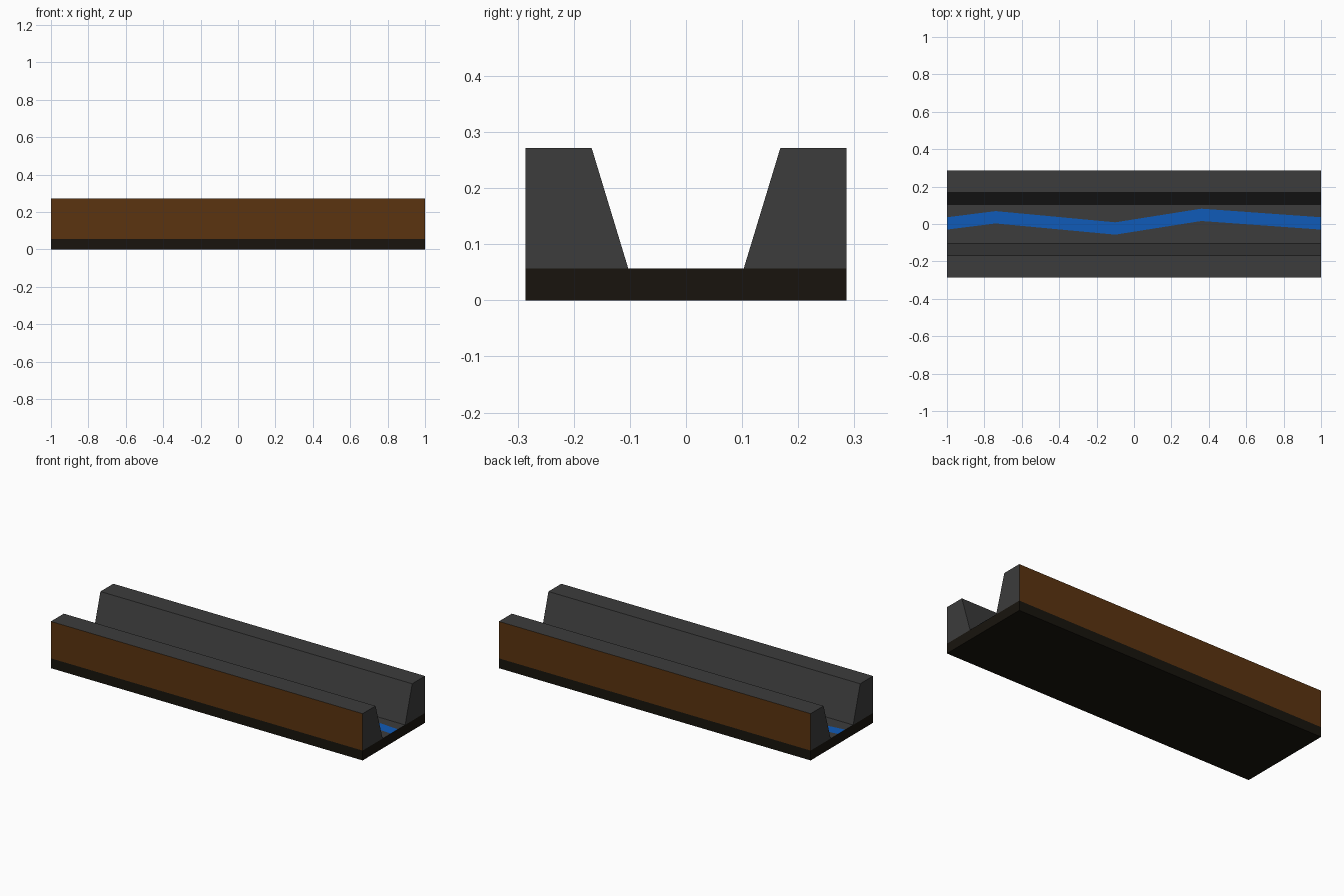
import bpy, bmesh

if "Cube" in bpy.data.objects:
    bpy.data.objects.remove(bpy.data.objects["Cube"])

HALF = 1.0
FLOOR = 0.057


def material(name, color):
    mat = bpy.data.materials.new(name)
    mat.diffuse_color = (*color, 1)
    mat.use_nodes = True
    mat.node_tree.nodes["Principled BSDF"].inputs["Base Color"].default_value = mat.diffuse_color
    return mat


STONE = material("stone_grey", (0.045, 0.045, 0.045))
EARTH = material("earth_brown", (0.105, 0.034, 0.005))
BEDROCK = material("bedrock_dark", (0.009, 0.007, 0.004))
WATER = material("water_blue", (0.005, 0.105, 0.48))


def finish(name, bm, mats):
    bmesh.ops.recalc_face_normals(bm, faces=bm.faces)
    mesh = bpy.data.meshes.new(name)
    for m in mats:
        mesh.materials.append(m)
    bm.to_mesh(mesh)
    bm.free()
    obj = bpy.data.objects.new(name, mesh)
    bpy.context.collection.objects.link(obj)
    return obj


def extruded_profile(points):
    """Extrude a (y, z) profile along the full length in x."""
    bm = bmesh.new()
    face = bm.faces.new([bm.verts.new((-HALF, y, z)) for y, z in points])
    ext = bmesh.ops.extrude_face_region(bm, geom=[face])
    verts = [g for g in ext["geom"] if isinstance(g, bmesh.types.BMVert)]
    bmesh.ops.translate(bm, vec=(2 * HALF, 0, 0), verts=verts)
    bmesh.ops.recalc_face_normals(bm, faces=bm.faces)
    return bm


# Base slab: dark sides and underside, grey channel floor
bm = extruded_profile([(-0.286, 0), (0.286, 0), (0.286, FLOOR), (-0.286, FLOOR)])
for f in bm.faces:
    f.material_index = 1 if f.normal.z > 0.9 else 0
finish("base_slab", bm, [BEDROCK, STONE])

# Canyon walls: sloped inside, brown outer face
for name, s in (("front_wall", -1), ("back_wall", 1)):
    profile = [(0.103, FLOOR), (0.286, FLOOR), (0.286, 0.271), (0.168, 0.271)]
    bm = extruded_profile([(s * y, z) for y, z in profile])
    for f in bm.faces:
        f.material_index = 1 if f.normal.y * s > 0.99 else 0
    finish(name, bm, [STONE, EARTH])

# River: zigzag ribbon just above the channel floor
bm = bmesh.new()
path = [(-1, 0.003), (-0.74, 0.036), (-0.1, -0.024), (0.36, 0.049), (1, 0.003)]
rows = [[bm.verts.new((x, y + d, FLOOR + 0.001)) for d in (-0.033, 0.033)]
        for x, y in path]
for a, b in zip(rows, rows[1:]):
    bm.faces.new((a[0], b[0], b[1], a[1]))
for f in bm.faces:
    f.normal_update()
river = finish("river", bm, [WATER])
if river.data.polygons[0].normal.z < 0:
    river.data.flip_normals()
